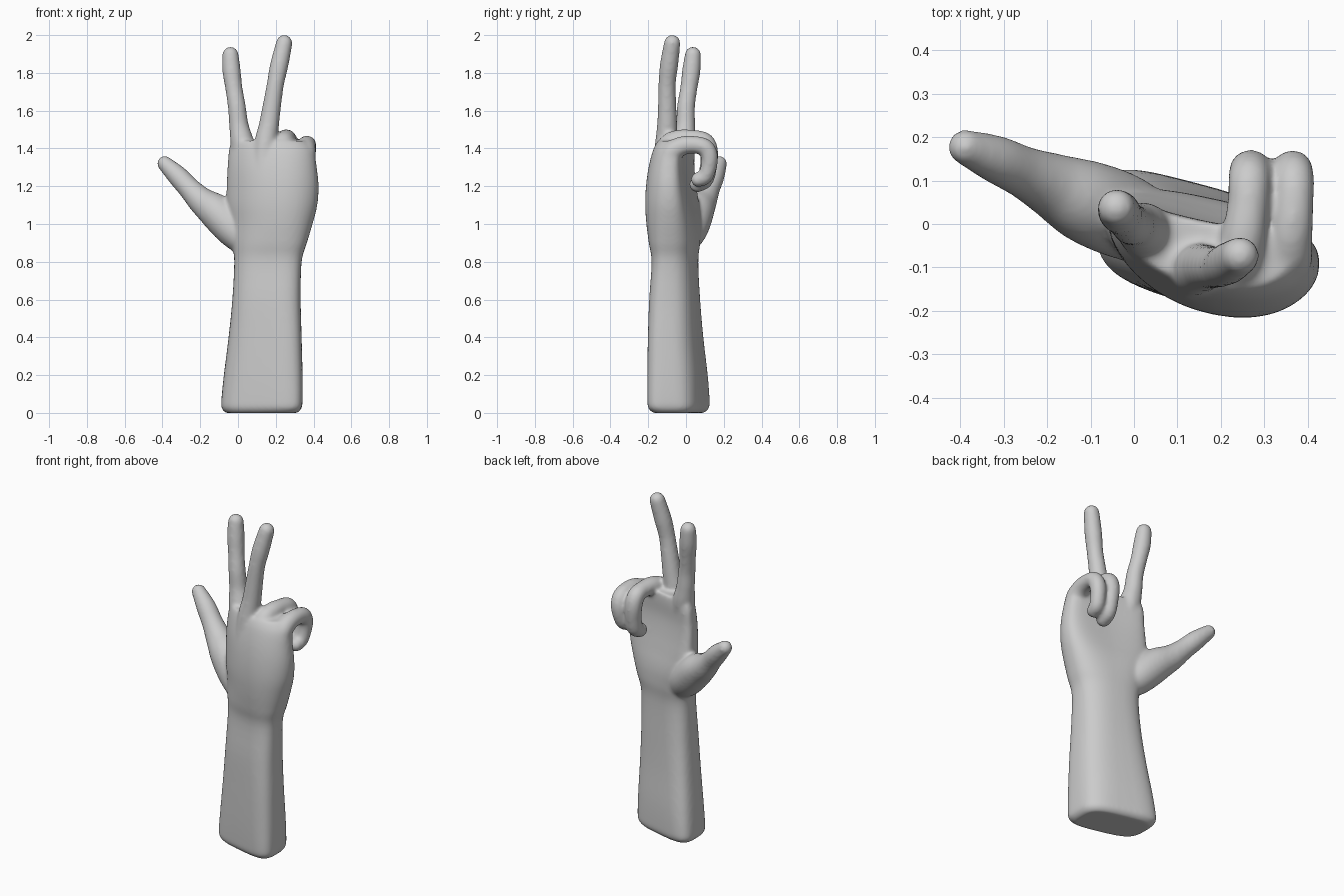
import bpy, bmesh, math
from mathutils import Vector, Matrix

if "Cube" in bpy.data.objects:
    bpy.data.objects.remove(bpy.data.objects["Cube"])


def smooth_rows(rows, steps):
    """Catmull-Rom interpolation through rows of numbers."""
    out = []
    for i in range(len(rows) - 1):
        p0, p1 = rows[max(i - 1, 0)], rows[i]
        p2, p3 = rows[i + 1], rows[min(i + 2, len(rows) - 1)]
        for s in range(steps):
            t = s / steps
            out.append([0.5 * (2 * b + (c - a) * t + (2 * a - 5 * b + 4 * c - d) * t * t
                               + (3 * b - a - 3 * c + d) * t ** 3)
                        for a, b, c, d in zip(p0, p1, p2, p3)])
    return out + [list(rows[-1])]


def skin_rings(bm, rings):
    """Closed loft through rings of points."""
    vs = [[bm.verts.new(p) for p in r] for r in rings]
    n = len(vs[0])
    for a, b in zip(vs, vs[1:]):
        for i in range(n):
            bm.faces.new((a[i], a[(i + 1) % n], b[(i + 1) % n], b[i]))
    bm.faces.new(vs[0][::-1])
    bm.faces.new(vs[-1])


def section(z, x0, x1, y0, y1, tilt, arch, power, n=48):
    """Tilted, arched superellipse fitted to a bounding box."""
    pts = []
    for i in range(n):
        a = 2 * math.pi * i / n
        c, s = math.cos(a), math.sin(a)
        u = math.copysign(abs(c) ** (2 / power), c)
        v = math.copysign(abs(s) ** (2 / power), s)
        pts.append((u, v - tilt * u + arch * u * u))
    lo, hi = min(p[1] for p in pts), max(p[1] for p in pts)
    return [((x0 + x1) / 2 + u * (x1 - x0) / 2, y0 + (v - lo) / (hi - lo) * (y1 - y0), z)
            for u, v in pts]


def finger(bm, path, n=20):
    """Round tube along (x, y, z, radius) points with ball ends."""
    pts = smooth_rows(path, 6)
    pos = [Vector(p[:3]) for p in pts]
    rings, side = [], None
    for i, p in enumerate(pos):
        t = (pos[min(i + 1, len(pos) - 1)] - pos[max(i - 1, 0)]).normalized()
        side = t.orthogonal() if side is None else side - t * side.dot(t)
        side.normalize()
        up = t.cross(side)
        rings.append([p + pts[i][3] * (math.cos(a) * side + math.sin(a) * up)
                      for a in (2 * math.pi * k / n for k in range(n))])
    skin_rings(bm, rings)
    for k in (0, -1):
        bmesh.ops.create_uvsphere(bm, u_segments=20, v_segments=12, radius=pts[k][3],
                                  matrix=Matrix.Translation(pos[k]))


bm = bmesh.new()

# forearm and palm: z, x0, x1, y0, y1, tilt, arch, power
body = [
    (0.00, -.065, .315, -.175, .095, .40, 0, 3.6),
    (0.025, -.087, .337, -.20, .122, .40, 0, 3.6),
    (0.07, -.088, .342, -.205, .125, .40, 0, 3.5),
    (0.20, -.075, .342, -.205, .115, .38, 0, 3.2),
    (0.40, -.050, .337, -.202, .092, .35, 0, 3.0),
    (0.60, -.030, .332, -.195, .075, .30, 0, 2.8),
    (0.80, -.020, .337, -.182, .065, .30, 0, 2.6),
    (0.90, -.030, .365, -.197, .075, .32, .10, 2.5),
    (1.00, -.045, .395, -.210, .080, .38, .25, 2.4),
    (1.10, -.060, .420, -.216, .070, .42, .40, 2.4),
    (1.20, -.060, .427, -.212, .055, .45, .50, 2.4),
    (1.30, -.055, .417, -.198, .045, .48, .55, 2.5),
    (1.39, -.048, .402, -.175, .045, .50, .55, 2.5),
    (1.44, -.035, .365, -.150, .035, .50, .50, 2.4),
]
skin_rings(bm, [section(*r) for r in smooth_rows(body, 4)])

# index, middle, ring, little finger, thumb
finger(bm, [(.06, -.05, 1.25, .06), (.025, -.015, 1.42, .063), (.005, -.003, 1.52, .052),
            (-.006, 0, 1.62, .048), (-.022, .015, 1.72, .046), (-.034, .028, 1.81, .049),
            (-.040, .037, 1.895, .044)])
finger(bm, [(.13, -.12, 1.25, .06), (.145, -.105, 1.42, .06), (.163, -.1, 1.52, .054),
            (.180, -.1, 1.63, .049), (.198, -.1, 1.74, .046), (.218, -.09, 1.84, .049),
            (.245, -.073, 1.958, .044)])
finger(bm, [(.21, -.12, 1.24, .06), (.235, -.10, 1.40, .06), (.25, -.04, 1.446, .053),
            (.262, .04, 1.45, .048), (.265, .10, 1.435, .049), (.268, .122, 1.38, .049),
            (.272, .118, 1.30, .046), (.274, .10, 1.235, .046), (.27, .06, 1.21, .043)])
finger(bm, [(.325, -.10, 1.22, .06), (.35, -.085, 1.36, .06), (.36, -.03, 1.41, .052),
            (.367, .04, 1.42, .047), (.368, .10, 1.405, .047), (.366, .124, 1.36, .046),
            (.36, .12, 1.30, .043), (.352, .10, 1.25, .042), (.345, .065, 1.235, .040)])
finger(bm, [(.07, -.03, .88, .075), (-.02, .015, .97, .098), (-.11, .052, 1.06, .096),
            (-.19, .09, 1.12, .075), (-.255, .12, 1.185, .060), (-.32, .15, 1.255, .055),
            (-.388, .177, 1.32, .041)])

bmesh.ops.recalc_face_normals(bm, faces=bm.faces)
me = bpy.data.meshes.new("hand_and_forearm")
bm.to_mesh(me)
bm.free()
hand = bpy.data.objects.new("hand_and_forearm", me)
bpy.context.collection.objects.link(hand)

# fuse the parts into one soft skin
fuse = hand.modifiers.new("fuse", 'REMESH')
fuse.mode = 'VOXEL'
fuse.voxel_size = 0.009
fuse.use_smooth_shade = True
soften = hand.modifiers.new("soften", 'SMOOTH')
soften.factor = 0.5
soften.iterations = 14
